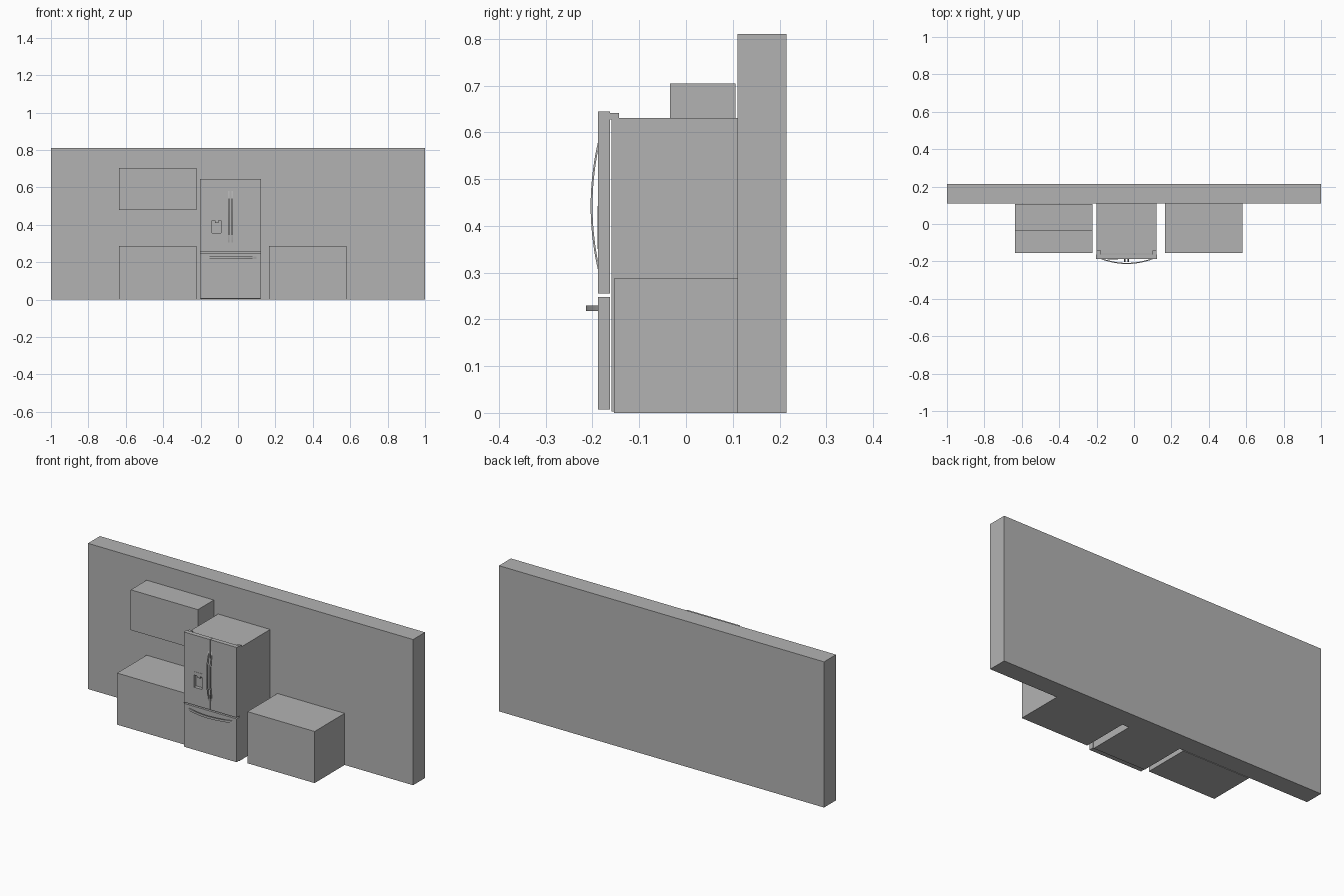
import bpy, bmesh, math
from mathutils import Vector

if "Cube" in bpy.data.objects:
    bpy.data.objects.remove(bpy.data.objects["Cube"], do_unlink=True)

grey = bpy.data.materials.new("plain grey")
grey.use_nodes = True
COLOR = (0.45, 0.45, 0.45, 1)
grey.diffuse_color = COLOR
grey.node_tree.nodes["Principled BSDF"].inputs["Base Color"].default_value = COLOR


def finish(name, bm):
    bmesh.ops.recalc_face_normals(bm, faces=bm.faces)
    mesh = bpy.data.meshes.new(name)
    bm.to_mesh(mesh)
    bm.free()
    mesh.materials.append(grey)
    obj = bpy.data.objects.new(name, mesh)
    bpy.context.collection.objects.link(obj)
    return obj


def box(name, x, y, z):
    """Box from (min, max) ranges on each axis."""
    bm = bmesh.new()
    bmesh.ops.create_cube(bm, size=1)
    for v in bm.verts:
        v.co = Vector([r[0] if c < 0 else r[1] for c, r in zip(v.co, (x, y, z))])
    return finish(name, bm)


def bow_handle(name, span, cross, depth, thick, upright, steps=20):
    """Bowed bar standing off the door face, swept along x or z."""
    bm = bmesh.new()
    rings = []
    for i in range(steps + 1):
        t = i / steps
        along = span[0] + (span[1] - span[0]) * t
        y = FACE - depth * math.sin(math.pi * t) ** 0.85
        ring = []
        for c, yy in ((cross[0], y), (cross[1], y),
                      (cross[1], y + thick), (cross[0], y + thick)):
            ring.append(bm.verts.new((c, yy, along) if upright else (along, yy, c)))
        rings.append(ring)
    for a, b in zip(rings, rings[1:]):
        for k in range(4):
            n = (k + 1) % 4
            bm.faces.new((a[k], a[n], b[n], b[k]))
    bm.faces.new(rings[0])
    bm.faces.new(rings[-1])
    return finish(name, bm)


FACE, DOOR_BACK = -0.188, -0.163
LEFT, RIGHT, SPLIT = -0.202, 0.123, -0.04

# Wall and cabinets
box("wall", (-1, 1), (0.11, 0.215), (0, 0.81))
box("wall_cabinet", (-0.636, -0.223), (-0.034, 0.106), (0.48, 0.704))
box("base_cabinet_right", (-0.636, -0.223), (-0.154, 0.106), (0, 0.287))
box("base_cabinet_left", (0.166, 0.579), (-0.154, 0.11), (0, 0.287))

# Refrigerator body and hinge covers
box("fridge_body", (LEFT + 0.002, RIGHT - 0.002), (-0.159, 0.11), (0.003, 0.631))
for side, x in (("right", (LEFT + 0.002, LEFT + 0.025)),
                ("left", (RIGHT - 0.025, RIGHT - 0.002))):
    box("hinge_cover_" + side, x, (DOOR_BACK, -0.143), (0.628, 0.641))

# Doors and freezer drawer
right_door = box("right_door", (LEFT, SPLIT - 0.001), (FACE, DOOR_BACK), (0.255, 0.645))
box("left_door", (SPLIT + 0.001, RIGHT), (FACE, DOOR_BACK), (0.255, 0.645))
box("freezer_drawer", (LEFT, RIGHT), (FACE, DOOR_BACK), (0.007, 0.248))

# Dispenser recess cut into the door
cutter = box("dispenser_cutter", (-0.138, -0.09), (FACE - 0.02, -0.17), (0.355, 0.423))
cutter.hide_render = True
cut = right_door.modifiers.new("dispenser recess", "BOOLEAN")
cut.object = cutter
cut.solver = "EXACT"
bpy.context.view_layer.objects.active = right_door
bpy.ops.object.modifier_apply(modifier=cut.name)
bpy.data.objects.remove(cutter, do_unlink=True)

# Dispenser trim, control panel and spout
for part, x, z in (("side_right", (-0.142, -0.138), (0.35, 0.442)),
                   ("side_left", (-0.09, -0.086), (0.35, 0.442)),
                   ("sill", (-0.138, -0.09), (0.35, 0.355)),
                   ("control_panel", (-0.138, -0.09), (0.423, 0.442))):
    box("dispenser_" + part, x, (FACE - 0.0015, FACE), z)
box("dispenser_spout", (-0.124, -0.104), (-0.184, -0.17), (0.41, 0.423))

# Handles
for side, x in (("right", (-0.053, -0.046)), ("left", (-0.034, -0.027))):
    bow_handle("door_handle_" + side, (0.305, 0.58), x, 0.016, 0.004, True)
bow_handle("drawer_handle", (-0.176, 0.1), (0.218, 0.23), 0.026, 0.006, False)
